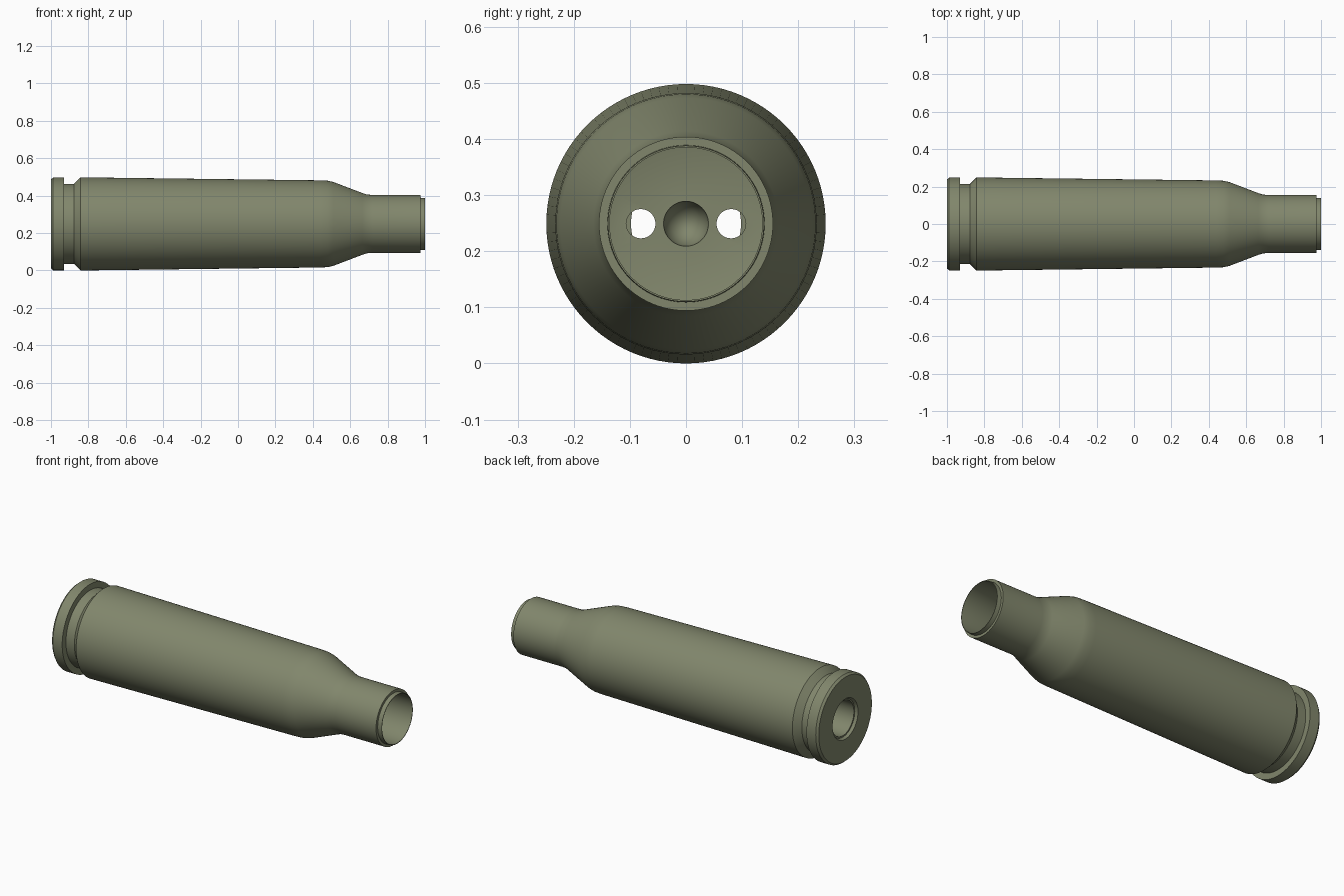
import bpy, bmesh, math

if "Cube" in bpy.data.objects:
    bpy.data.objects.remove(bpy.data.objects["Cube"])

SEGMENTS = 96
AXIS_Z = 0.249


def finish(bm, name):
    bmesh.ops.remove_doubles(bm, verts=bm.verts, dist=1e-5)
    bmesh.ops.recalc_face_normals(bm, faces=bm.faces)
    mesh = bpy.data.meshes.new(name)
    bm.to_mesh(mesh)
    bm.free()
    obj = bpy.data.objects.new(name, mesh)
    bpy.context.collection.objects.link(obj)
    return obj


def lathe(name, profile):
    """Turn (x, radius) points around the long axis."""
    bm = bmesh.new()
    verts = [bm.verts.new((x, 0, AXIS_Z + r)) for x, r in profile]
    edges = [bm.edges.new(pair) for pair in zip(verts, verts[1:])]
    bmesh.ops.spin(bm, geom=verts + edges, cent=(0, 0, AXIS_Z), axis=(1, 0, 0),
                   angle=2 * math.pi, steps=SEGMENTS, use_duplicate=False)
    return finish(bm, name)


# Pocket at the closed end, with a small raised cone in its floor
pocket = [(-0.915, 0), (-0.91, 0.018), (-0.85, 0.05), (-0.85, 0.098),
          (-0.985, 0.098), (-0.985, 0.106), (-1.0, 0.114)]
# Rim, groove, tapered body, shoulder and neck
outside = [(-1.0, 0.238), (-0.988, 0.248), (-0.93, 0.248), (-0.93, 0.214),
           (-0.877, 0.214), (-0.842, 0.249), (0.44, 0.233), (0.48, 0.231),
           (0.51, 0.224), (0.665, 0.165), (0.69, 0.157), (0.72, 0.155),
           (0.975, 0.155), (0.975, 0.140), (1.0, 0.139)]
# Hollow inside, ending in a rounded dimple
inside = [(1.0, 0.136), (0.69, 0.137), (0.66, 0.145), (0.50, 0.207),
          (0.44, 0.214), (-0.60, 0.216), (-0.72, 0.20), (-0.765, 0.17),
          (-0.78, 0.13), (-0.78, 0.040), (-0.80, 0.037), (-0.818, 0.026),
          (-0.828, 0.012), (-0.83, 0)]
case = lathe("hollow_casing", pocket + outside + inside)

# Two vent holes through the floor
for side in (-1, 1):
    vent = lathe("vent_cutter", [(-0.86, 0), (-0.86, 0.026), (-0.70, 0.026), (-0.70, 0)])
    vent.location.y = side * 0.0805
    vent.hide_render = True
    bpy.context.view_layer.update()
    mod = case.modifiers.new("vent", 'BOOLEAN')
    mod.operation = 'DIFFERENCE'
    mod.solver = 'EXACT'
    mod.object = vent
    bpy.context.view_layer.objects.active = case
    bpy.ops.object.modifier_apply(modifier=mod.name)
    bpy.data.objects.remove(vent)

# Olive lacquer
mat = bpy.data.materials.new("olive_lacquer")
mat.diffuse_color = (0.22, 0.24, 0.15, 1)
mat.use_nodes = True
mat.node_tree.nodes["Principled BSDF"].inputs["Base Color"].default_value = mat.diffuse_color
case.data.materials.clear()
case.data.materials.append(mat)

bpy.ops.object.select_all(action='DESELECT')
case.select_set(True)
bpy.context.view_layer.objects.active = case
bpy.ops.object.shade_smooth_by_angle(angle=math.radians(30))
